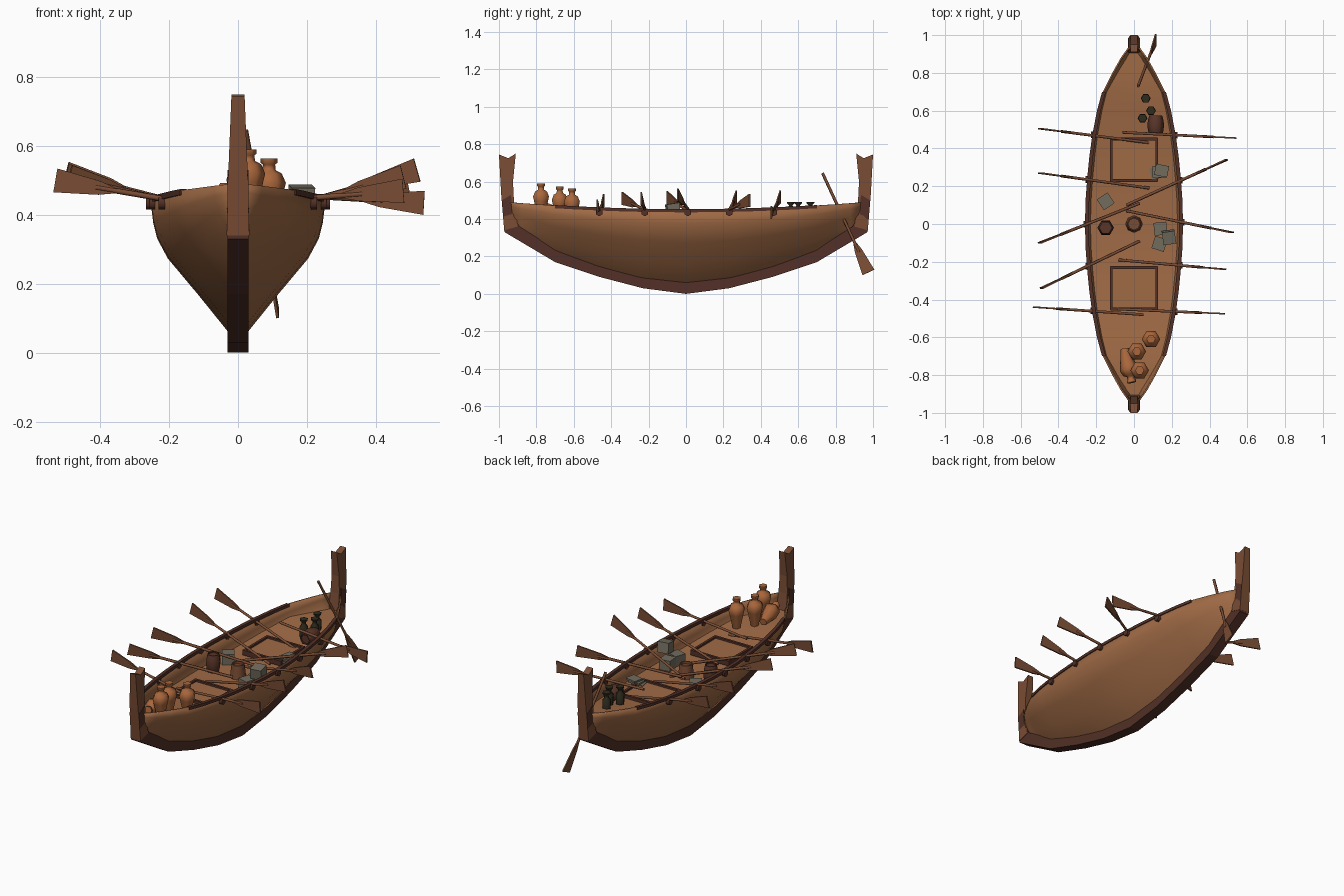
import bpy, math
from mathutils import Vector, Matrix

if "Cube" in bpy.data.objects:
    bpy.data.objects.remove(bpy.data.objects["Cube"])


def mat(name, c):
    m = bpy.data.materials.new(name)
    m.diffuse_color = (*c, 1)
    m.use_nodes = True
    m.node_tree.nodes["Principled BSDF"].inputs["Base Color"].default_value = m.diffuse_color
    return m


HULL = mat("tan wood", (.35, .145, .06))
DARK = mat("dark red wood", (.085, .03, .02))
WOOD = mat("brown wood", (.19, .072, .034))
CLAY = mat("orange clay", (.40, .135, .045))
GREY = mat("grey crate", (.17, .15, .11))
GREEN = mat("dark bottle", (.028, .024, .013))
BARREL = mat("barrel brown", (.10, .036, .022))


def make(name, verts, faces, m, angle=None):
    me = bpy.data.meshes.new(name)
    me.from_pydata([tuple(v) for v in verts], [], faces)
    me.materials.append(m)
    ob = bpy.data.objects.new(name, me)
    bpy.context.collection.objects.link(ob)
    bpy.ops.object.select_all(action='DESELECT')
    ob.select_set(True)
    bpy.context.view_layer.objects.active = ob
    bpy.ops.object.mode_set(mode='EDIT')
    bpy.ops.mesh.select_all(action='SELECT')
    bpy.ops.mesh.remove_doubles(threshold=.0005)
    bpy.ops.mesh.normals_make_consistent(inside=False)
    bpy.ops.object.mode_set(mode='OBJECT')
    if angle:
        bpy.ops.object.shade_smooth_by_angle(angle=math.radians(angle))
    return ob


def grid(rows):
    """Quads between equal-length rows of points."""
    n = len(rows[0])
    faces = [(i*n+j, i*n+j+1, (i+1)*n+j+1, (i+1)*n+j)
             for i in range(len(rows)-1) for j in range(n-1)]
    return [p for r in rows for p in r], faces


def lathe(name, prof, loc, m, n=6, rot=(0, 0, 0), angle=62):
    R = Matrix.Rotation(rot[2], 3, 'Z') @ Matrix.Rotation(rot[1], 3, 'Y') @ Matrix.Rotation(rot[0], 3, 'X')
    rows = [[R @ Vector((r*math.cos(2*math.pi*k/n), r*math.sin(2*math.pi*k/n), z)) + Vector(loc)
             for k in range(n+1)] for r, z in prof]
    v, f = grid(rows)
    return make(name, v, f, m, angle)


def slab(name, poly, half, m):
    """Side profile (y, z) extruded along x; half is a width rule of z."""
    n = len(poly)
    v = [(s*half(z), y, z) for s in (-1, 1) for y, z in poly]
    f = [tuple(range(n)), tuple(range(2*n-1, n-1, -1))]
    f += [(i, (i+1) % n, n+(i+1) % n, n+i) for i in range(n)]
    return make(name, v, f, m)


def box(name, loc, size, m, rz=0, rx=0):
    R = Matrix.Rotation(rz, 3, 'Z') @ Matrix.Rotation(rx, 3, 'X')
    v = [R @ Vector((a*size[0]/2, b*size[1]/2, c*size[2]/2)) + Vector(loc)
         for a in (-1, 1) for b in (-1, 1) for c in (-1, 1)]
    return make(name, v, [(0, 1, 3, 2), (4, 6, 7, 5), (0, 4, 5, 1), (2, 3, 7, 6), (0, 2, 6, 4), (1, 5, 7, 3)], m)


def interp(t, table):
    for (a, va), (b, vb) in zip(table, table[1:]):
        if t <= b:
            return va + (vb-va)*(t-a)/(b-a)
    return table[-1][1]


# hull lines as functions of distance from midships
WIDTH = [(0, .255), (.12, .253), (.25, .243), (.36, .232), (.47, .217), (.6, .192), (.7, .165), (.8, .115), (.88, .07), (.95, .02)]
KEEL = [(0, .04), (.23, .06), (.46, .12), (.7, .205), (.95, .36)]
SECTION = [(0, 0), (.10, .04), (.45, .31), (.8, .57), (.92, .71), (.965, .82), (1, 1)]
W = lambda y: interp(abs(y), WIDTH)
K = lambda y: interp(abs(y), KEEL)
S = lambda y: .45 + .04*(abs(y)/.95)**2
YS = sorted({s*y for y, _ in WIDTH for s in (-1, 1)})

# hull shell
rows = []
for y in YS:
    half = [(W(y)*a, y, K(y)+(S(y)-K(y))*b) for a, b in SECTION]
    rows.append([(-x, yy, z) for x, yy, z in half[:0:-1]] + half)
v, f = grid(rows)
hull = make("hull", v, f, HULL, 50)
sol = hull.modifiers.new("thickness", 'SOLIDIFY')
sol.thickness = .008
sol.offset = -1

# deck floor that follows the hull
rows = []
for y in YS:
    z = .345 + .055*min(1, (abs(y)/.7)**2)
    t = (z-K(y))/(S(y)-K(y))
    w = max(W(y)*interp(max(t, 0), [(b, a) for a, b in SECTION]) - .006, .005)
    rows.append([(-w, y, z), (0, y, z), (w, y, z)])
v, f = grid(rows)
make("floor", v, f, HULL, 50)

# gunwale rails
for s in (-1, 1):
    rows = []
    for y in [q for q in YS if abs(q) <= .71]:
        o, i, z = W(y)+.004, W(y)-.016, S(y)
        rows.append([(s*x, y, zz) for x, zz in
                     ((o, z-.014), (o, z+.003), (i, z+.003), (i, z-.014), (o, z-.014))])
    v, f = grid(rows)
    make("rail", v, f + [(0, 1, 2, 3), tuple(len(v)-k for k in (5, 4, 3, 2))], DARK)

# keel strip
outer = [(0, 0), (.23, .03), (.46, .09), (.7, .17), (.97, .33), (.985, .5)]
inner = [(.935, .53), (.93, .42), (.89, .36), (.68, .225), (.45, .15), (.23, .085), (0, .06)]
for s in (-1, 1):
    slab("keel", [(s*y, z) for y, z in outer+inner], lambda z: .031, DARK)

# stem and stern posts with notched tops
post = [(.91, .75), (.95, .725), (1, .745), (.988, .53), (.972, .34), (.90, .36), (.92, .5), (.925, .6)]
for s, nm in ((-1, "stem_post"), (1, "stern_post")):
    slab(nm, [(s*y, z) for y, z in post], lambda z: .033 - .014*max(0, (z-.4)/.35), WOOD)


def rod(name, a, b, r, m, n=6):
    a, b = Vector(a), Vector(b)
    q = Vector((0, 0, 1)).rotation_difference(b-a).to_matrix()
    L = (b-a).length
    v = [q @ Vector((r*math.cos(math.tau*k/n), r*math.sin(math.tau*k/n), z)) + a
         for z in (0, L) for k in range(n)]
    f = [tuple(range(n)), tuple(range(n, 2*n))] + [(k, (k+1) % n, n+(k+1) % n, n+k) for k in range(n)]
    return make(name, v, f, m, 62)


def oar(name, a, b, n, m=WOOD):
    a, b = Vector(a), Vector(b)
    d = (b-a).normalized()
    u = d.cross(Vector(n)).normalized()
    t = d.cross(u)
    rod(name+"_shaft", a, b-d*.12, .008, m)
    rows = []
    for s, w in ((-.18, .007), (-.13, .02), (0, .035)):
        c = b + d*s
        rows.append([c+u*w+t*.004, c-u*w+t*.004, c-u*w-t*.004, c+u*w-t*.004, c+u*w+t*.004])
    v, f = grid(rows)
    make(name+"_blade", v, f + [(0, 1, 2, 3), (10, 11, 12, 13)], m)


# rowing oars: inner x, inner y, tip x, tip y, tip z
for x0, y0, x1, y1, z1 in [(.08, .43, -.5, .505, .52), (.08, .19, -.5, .27, .52), (.03, .11, -.5, -.1, .515),
                           (.03, -.09, -.49, -.34, .51), (.05, -.48, -.53, -.44, .50),
                           (-.06, .485, .54, .455, .435), (-.04, .10, .49, .34, .50), (-.04, .07, .52, -.045, .53),
                           (-.08, -.19, .48, -.24, .51), (-.09, -.45, .48, -.475, .47)]:
    s = 1 if x1 > 0 else -1
    t = (s*.25-x0)/(x1-x0)
    z0 = (.452 - t*z1)/(1-t)
    oar("oar", (x0, y0, max(z0, .37)), (x1, y1, z1), (0, 1, 0))
    # oarlock where the oar crosses the rail
    yc = y0 + t*(y1-y0)
    rod("oarlock", (s*(W(yc)-.015), yc, .435), (s*(W(yc)+.012), yc, .435), .02, DARK)

# steering oar
oar("steering_oar", (.022, .73, .645), (.115, .975, .115), (1, 0, 0))

# floor frames
for s in (-1, 1):
    y = s*.34
    for k in (-1, 1):
        box("frame_side", (k*.12, y, .372), (.014, .23, .03), DARK)
        box("frame_end", (0, y+k*.11, .372), (.25, .014, .03), DARK)
    box("frame_panel", (0, y, .37), (.23, .21, .012), HULL)

# clay jars
JAR = [(0, 0), (.022, 0), (.043, .09), (.049, .115), (.037, .142), (.019, .152), (.018, .168), (.024, .173), (.024, .185), (0, .185)]
for x, y, z in ((.03, -.775, .405), (.015, -.675, .388), (.09, -.61, .378)):
    lathe("jar", JAR, (x, y, z), CLAY)
lathe("fallen_jar", JAR, (-.05, -.66, .435), CLAY, rot=(math.radians(82), 0, math.radians(12)))

# dark bottles
BOTTLE = [(0, 0), (.024, 0), (.026, .055), (.013, .072), (.012, .088), (.024, .098), (.024, .104), (0, .104)]
for x, y in ((.062, .665), (.09, .6), (.045, .56)):
    lathe("bottle", BOTTLE, (x, y, .387), GREEN)

# barrels and bucket
CASK = [(0, 0), (.034, 0), (.041, .025), (.044, .052), (.041, .08), (.034, .105), (.028, .105), (.028, .098), (0, .098)]
lathe("barrel", CASK, (-.15, -.02, .347), BARREL)
lathe("fallen_barrel", CASK, (.115, .575, .42), BARREL, rot=(math.radians(90), 0, 0))
lathe("bucket", [(0, 0), (.045, 0), (.036, .08), (.03, .08), (.03, .065), (0, .065)], (0, 0, .345), WOOD, n=8)

# crates and stacked boards
for x, y, z, a, rx in ((-.15, .12, .377, .6, 0), (.14, -.025, .38, .1, 0), (.135, -.105, .38, -.3, 0),
                       (.185, -.07, .452, .15, .15)):
    box("crate", (x, y, z), (.068, .068, .062), GREY, a, rx)
for k in range(4):
    box("board", (.11+.012*k, .265+.006*k, .362+.013*k), (.07, .06, .01), GREY, .4-.2*k)
